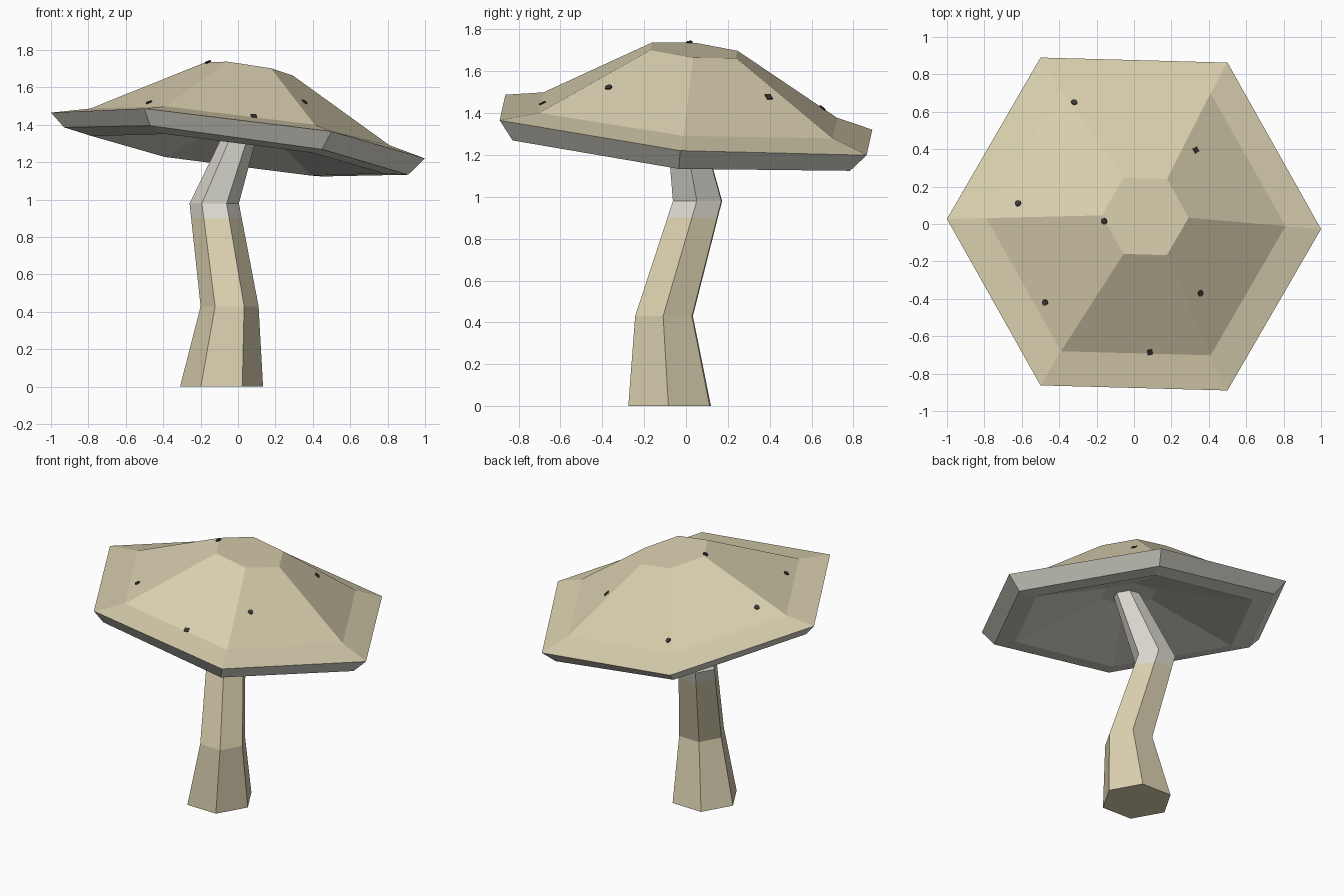
import bpy, bmesh, math
from mathutils import Vector, Matrix
from mathutils.bvhtree import BVHTree

if "Cube" in bpy.data.objects:
    bpy.data.objects.remove(bpy.data.objects["Cube"])


def material(name, rgb):
    m = bpy.data.materials.new(name)
    m.diffuse_color = (*rgb, 1)
    m.use_nodes = True
    m.node_tree.nodes["Principled BSDF"].inputs["Base Color"].default_value = m.diffuse_color
    return m


TAN = material("warm_tan", (0.70, 0.63, 0.43))
PALE = material("pale_grey", (0.70, 0.685, 0.615))
DARK = material("dark_speck", (0.04, 0.04, 0.034))


def hexagon(cx, cy, r, z, sx=0.0, sy=0.0):
    """Six points on a tilted plane: z is the height at the ring's centre."""
    pts = []
    for k in range(6):
        a = math.radians(60 * k)
        x, y = r * math.cos(a), r * 1.012 * math.sin(a) - 0.027 * r * math.cos(a)
        pts.append(Vector((cx + x, cy + y, z + sx * x + sy * y)))
    return pts


def loft(name, rings, band_mats, mats):
    """Skin hexagon rings in order, closing both ends."""
    bm = bmesh.new()
    loops = [[bm.verts.new(p) for p in ring] for ring in rings]
    for (a, b), mi in zip(zip(loops, loops[1:]), band_mats):
        for k in range(6):
            j = (k + 1) % 6
            bm.faces.new((a[k], a[j], b[j], b[k])).material_index = mi
    bm.faces.new(loops[0][::-1]).material_index = band_mats[0]
    bm.faces.new(loops[-1]).material_index = band_mats[-1]
    bmesh.ops.recalc_face_normals(bm, faces=bm.faces)
    return finish(name, bm, mats)


def finish(name, bm, mats):
    me = bpy.data.meshes.new(name)
    bm.to_mesh(me)
    bm.free()
    for m in mats:
        me.materials.append(m)
    ob = bpy.data.objects.new(name, me)
    bpy.context.collection.objects.link(ob)
    return ob


# Bent stem, tan below and pale above z = 0.9
low, bend = (-0.045, -0.105, 0.155, 0.43), (-0.127, 0.055, 0.132, 0.98)
t = (0.9 - 0.43) / 0.55
cut = [p + (q - p) * t for p, q in zip(low, bend)]
stem_rings = [hexagon(-0.088, -0.078, 0.222, 0), hexagon(*low), hexagon(*cut),
              hexagon(*bend), hexagon(0.05, -0.03, 0.08, 1.45)]
loft("stem", stem_rings, [0, 0, 1, 1], [TAN, PALE])

# Tilted cap: hollow underside, bevelled rim, raised crown
cap_rings = [
    hexagon(0.04, 0.0, 0.18, 1.42, -0.13, -0.09),
    hexagon(0.0, 0.0, 0.78, 1.24, -0.13, -0.09),
    hexagon(-0.01, -0.01, 0.92, 1.26, -0.14, -0.09),
    hexagon(0.0, 0.0, 1.0, 1.343, -0.125, -0.095),
    hexagon(0.01, 0.01, 0.80, 1.389, -0.125, -0.087),
    hexagon(0.06, 0.04, 0.232, 1.70, -0.155, -0.10),
]
cap = loft("cap", cap_rings, [1, 1, 1, 0, 0], [TAN, PALE])

# Small dark specks laid on the cap surface
src = bmesh.new()
src.from_mesh(cap.data)
tree = BVHTree.FromBMesh(src)
bm = bmesh.new()
specks = [(-0.32, 0.65, 10), (0.33, 0.395, 4), (-0.62, 0.11, 10), (-0.16, 0.015, 10),
          (-0.475, -0.42, 10), (0.355, -0.37, 10), (0.085, -0.685, 4)]
for x, y, n in specks:
    hit, normal, _, _ = tree.ray_cast(Vector((x, y, 3)), Vector((0, 0, -1)))
    mat = (Matrix.Translation(hit + normal * 0.002)
           @ normal.to_track_quat('Z', 'Y').to_matrix().to_4x4()
           @ Matrix.Rotation(math.pi / n, 4, 'Z'))
    r = 0.021 if n == 4 else 0.017
    bmesh.ops.create_cone(bm, cap_ends=True, segments=n, radius1=r, radius2=r,
                          depth=0.008, matrix=mat)
src.free()
finish("cap_specks", bm, [DARK])
